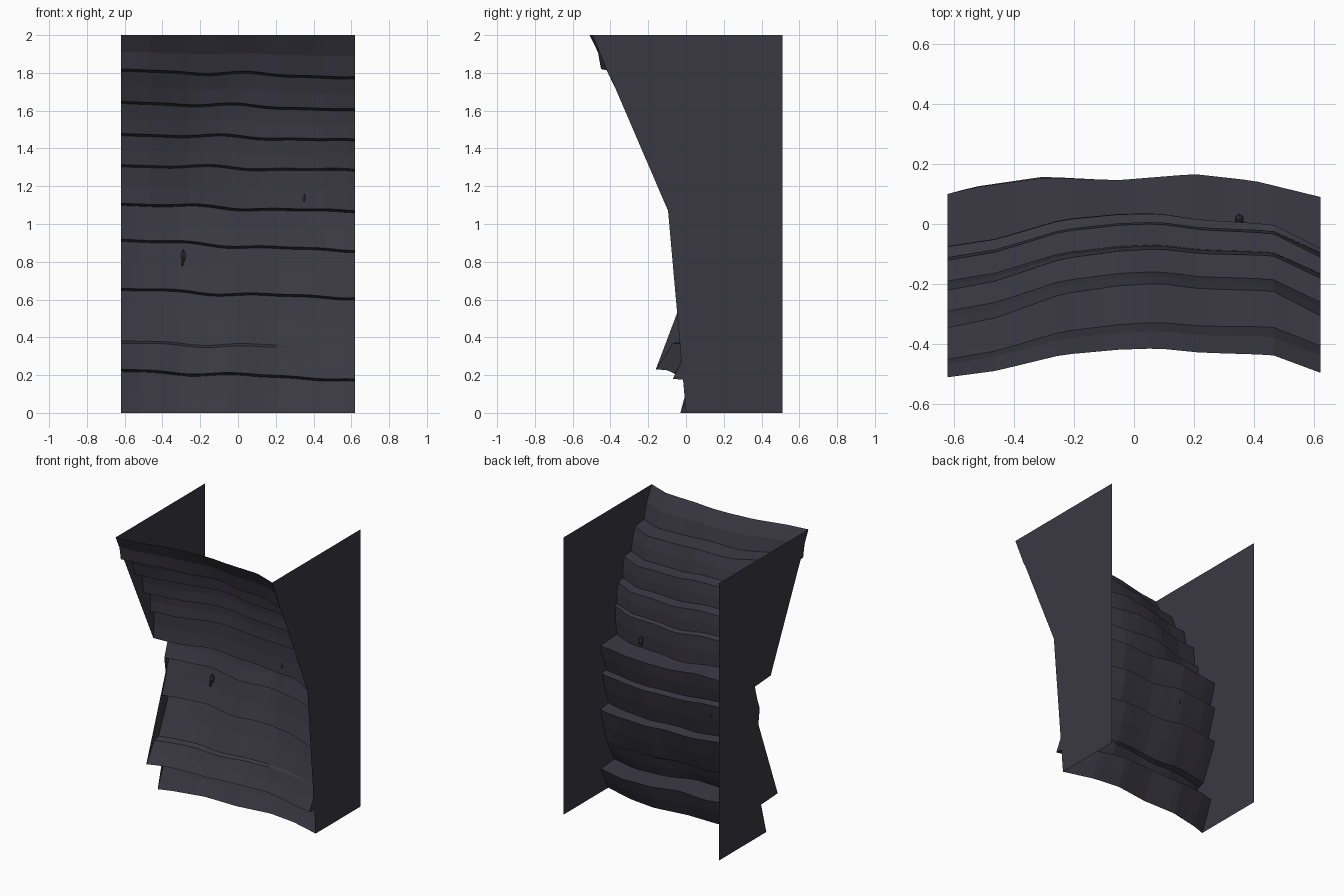
import bpy, bmesh, math

if "Cube" in bpy.data.objects:
    bpy.data.objects.remove(bpy.data.objects["Cube"])

HALF, BACK, COLS = 0.62, 0.51, 24

slate = bpy.data.materials.new("dark slate")
slate.diffuse_color = (0.042, 0.039, 0.054, 1)
slate.use_nodes = True
slate.node_tree.nodes["Principled BSDF"].inputs["Base Color"].default_value = slate.diffuse_color


def interp(pts, x):
    for (x0, v0), (x1, v1) in zip(pts, pts[1:]):
        if x <= x1:
            t = (x - x0) / (x1 - x0)
            return v0 + (v1 - v0) * t
    return pts[-1][1]


# How far the rock recedes between its two side edges (0 = edge, 1 = deepest)
UPPER = [(-.62, 0), (-.46, .22), (-.24, .8), (-.05, .97), (.08, 1), (.22, .82), (.46, .7), (.62, 0)]
LOWER = [(-.62, 0), (-.53, .35), (-.3, .87), (-.05, .78), (.2, 1.12), (.4, .8), (.62, 0)]

# Strata from top to bottom: height at left/right, then depth y at left, middle, right
# for the top edge and the bottom edge of each stratum
BOUNDS = [(2, 2), (1.82, 1.78), (1.65, 1.61), (1.48, 1.45), (1.315, 1.29), (1.11, 1.07),
          (.92, .86), (.66, .61), (.38, .345), (.23, .18), (0, 0)]
STRATA = [((-.51, -.415, -.495), (-.45, -.33, -.405)),
          ((-.345, -.2, -.305), (-.29, -.16, -.26)),
          ((-.22, -.085, -.18), (-.19, -.07, -.165)),
          ((-.12, 0, -.11), (-.11, .005, -.095)),
          ((-.075, .035, -.08), (-.08, .03, -.095)),
          ((.1, .16, .09), (.045, .115, .025)),
          ((.1, .16, .07), (.02, .09, -.005)),
          ((.1, .16, .09), (-.02, .06, .015)),
          ((-.07, .035, .01), (-.16, -.03, -.07)),
          ((.06, .15, .085), (-.03, .07, 0))]


def depth(lmr, x, shape):
    l, m, r = lmr
    return l + (r - l) * (x + HALF) / (2 * HALF) + (m - (l + r) / 2) * interp(shape, x)


def height(i, x):
    l, r = BOUNDS[i]
    t = (x + HALF) / (2 * HALF)
    z = l + (r - l) * t
    if 0 < i < len(BOUNDS) - 1:
        z += (.007 * math.sin(9 * x + i * .8) + .004 * math.sin(17 * x + i)) * math.sin(math.pi * t) ** .5
    return z


def profile(x):
    """Stepped vertical section of the cliff at x, from top to bottom."""
    pts = []
    for i, (top, bot) in enumerate(STRATA):
        shape = UPPER if i < 5 else LOWER
        y0, y1 = depth(top, x, shape), depth(bot, x, shape)
        z0, z1 = height(i, x), height(i + 1, x)
        if i:
            z0 -= .012          # ledges slope down a little towards the back
        sag = .014 if i == 0 else .004
        for t in (0, .5, 1):
            y = y0 + (y1 - y0) * t + (sag if t == .5 else 0)
            pts.append((x, y, z0 + (z1 - z0) * t))
    return pts


def add_object(name, bm):
    me = bpy.data.meshes.new(name)
    bm.to_mesh(me)
    bm.free()
    me.materials.append(slate)
    ob = bpy.data.objects.new(name, me)
    bpy.context.collection.objects.link(ob)
    return ob


# Stepped rock face
bm = bmesh.new()
grid = [[bm.verts.new(p) for p in profile(max(-HALF, min(HALF, -HALF + 2 * HALF * c / COLS)))]
        for c in range(COLS + 1)]
for a, b in zip(grid, grid[1:]):
    for j in range(len(a) - 1):
        bm.faces.new((a[j], a[j + 1], b[j + 1], b[j]))
add_object("rock_face", bm)

# Flat side walls, cut to the stepped profile
for name, x in (("left_wall", -HALF), ("right_wall", HALF)):
    bm = bmesh.new()
    pts = profile(x) + [(x, BACK, 0), (x, BACK, 2)]
    if x < 0:
        pts.reverse()
    f = bm.faces.new([bm.verts.new(p) for p in pts])
    bmesh.ops.triangulate(bm, faces=[f])
    add_object(name, bm)


# Small spindle-shaped stone chips set in the face
def chip(name, loc, size):
    bm = bmesh.new()
    bmesh.ops.create_uvsphere(bm, u_segments=6, v_segments=4, radius=1)
    for v in bm.verts:
        v.co = [v.co[k] * size[k] + loc[k] for k in range(3)]
    add_object(name, bm)


chip("chip_upper", (.35, .015, 1.135), (.016, .02, .032))
chip("chip_lower", (-.29, .12, .83), (.014, .02, .034))
chip("chip_lower_small", (-.295, .105, .795), (.008, .014, .02))
